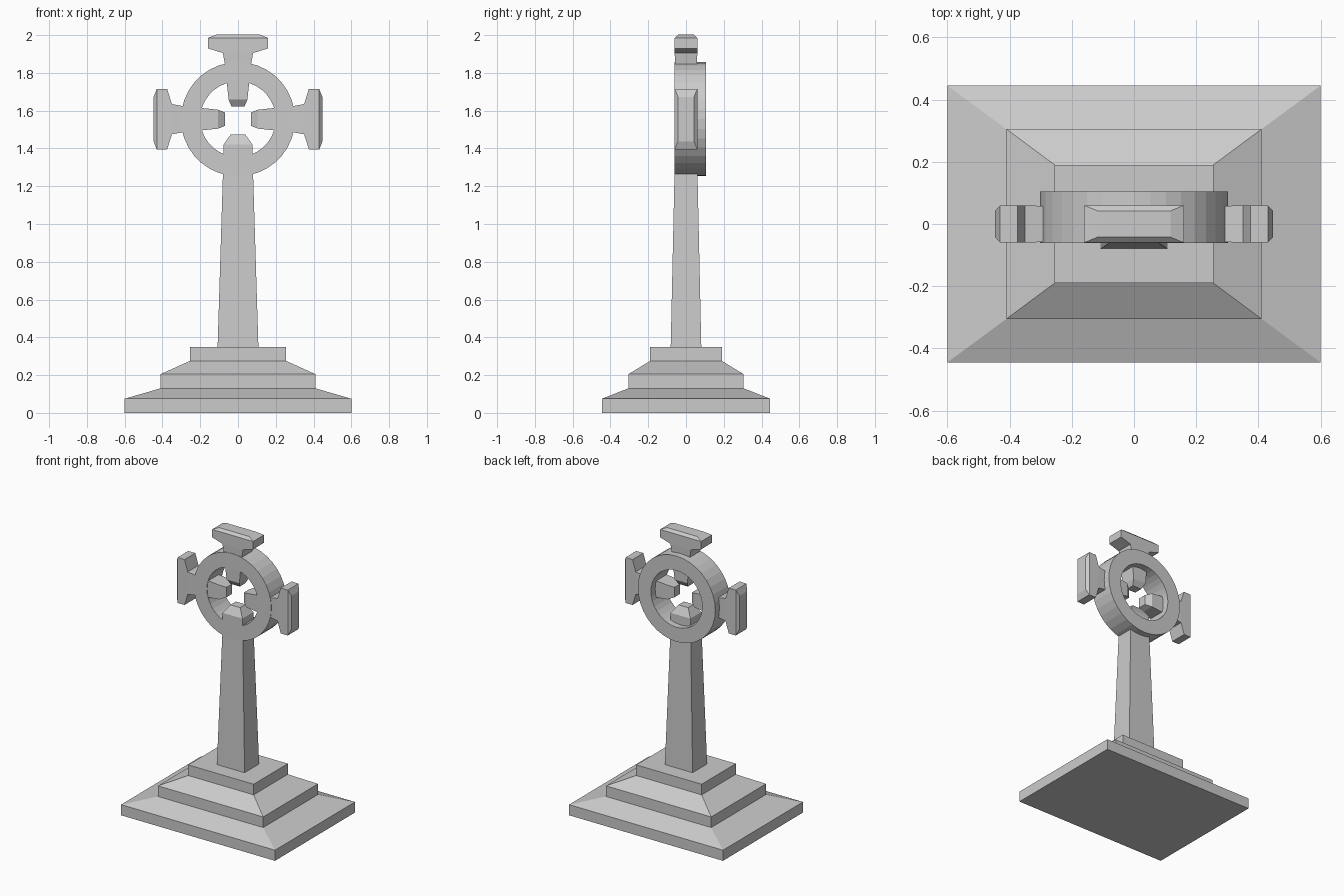
import bpy, bmesh, math
from mathutils import Matrix

cube = bpy.data.objects.get("Cube")
if cube:
    bpy.data.objects.remove(cube, do_unlink=True)

stone = bpy.data.materials.new("grey stone")
stone.use_nodes = True
colour = (0.6, 0.6, 0.6, 1)
stone.diffuse_color = colour
stone.node_tree.nodes["Principled BSDF"].inputs["Base Color"].default_value = colour

HUB = 1.555  # height of the ring centre


def finish(name, bm):
    bmesh.ops.recalc_face_normals(bm, faces=bm.faces)
    mesh = bpy.data.meshes.new(name)
    bm.to_mesh(mesh)
    bm.free()
    mesh.materials.append(stone)
    obj = bpy.data.objects.new(name, mesh)
    bpy.context.collection.objects.link(obj)
    return obj


def loft(name, sections, matrix=Matrix()):
    """Stack rectangles given as (height, half width, half depth)."""
    bm = bmesh.new()
    loops = [[bm.verts.new((sx * w, sy * d, z))
              for sx, sy in ((-1, -1), (1, -1), (1, 1), (-1, 1))]
             for z, w, d in sections]
    bm.faces.new(loops[0])
    bm.faces.new(loops[-1])
    for low, high in zip(loops, loops[1:]):
        for i in range(4):
            j = (i + 1) % 4
            bm.faces.new((low[i], low[j], high[j], high[i]))
    bm.transform(matrix)
    return finish(name, bm)


# Stepped plinth with sloping tops
loft("stepped_base", [
    (0, 0.6, 0.445), (0.075, 0.6, 0.445),
    (0.13, 0.41, 0.305), (0.205, 0.41, 0.305),
    (0.275, 0.255, 0.19), (0.35, 0.255, 0.19)])

# Tapering shaft with a chamfered tip inside the ring
loft("shaft", [
    (0.35, 0.108, 0.081), (1.26, 0.08, 0.061),
    (1.42, 0.077, 0.061), (1.475, 0.038, 0.03)])

# Three flared arms, measured outwards from the ring centre
arm = [(0.068, 0.035, 0.03), (0.105, 0.05, 0.056), (0.2, 0.06, 0.058),
       (0.295, 0.07, 0.058), (0.35, 0.08, 0.06), (0.375, 0.16, 0.06),
       (0.43, 0.16, 0.06), (0.447, 0.117, 0.042)]
for name, angle in (("top_arm", 0), ("left_arm", 90), ("right_arm", -90)):
    turn = Matrix.Rotation(math.radians(angle), 4, 'Y')
    loft(name, arm, Matrix.Translation((0, 0, HUB)) @ turn)

# Ring, spun from a rectangular section
bm = bmesh.new()
section = [bm.verts.new((r, y, HUB)) for r, y in
           ((0.2, -0.061), (0.302, -0.061), (0.302, 0.105), (0.2, 0.105))]
edges = [bm.edges.new((section[i], section[(i + 1) % 4])) for i in range(4)]
bmesh.ops.spin(bm, geom=section + edges, cent=(0, 0, HUB), axis=(0, 1, 0),
               angle=math.tau, steps=36, use_merge=True)
bmesh.ops.remove_doubles(bm, verts=bm.verts, dist=0.0005)
finish("ring", bm)
